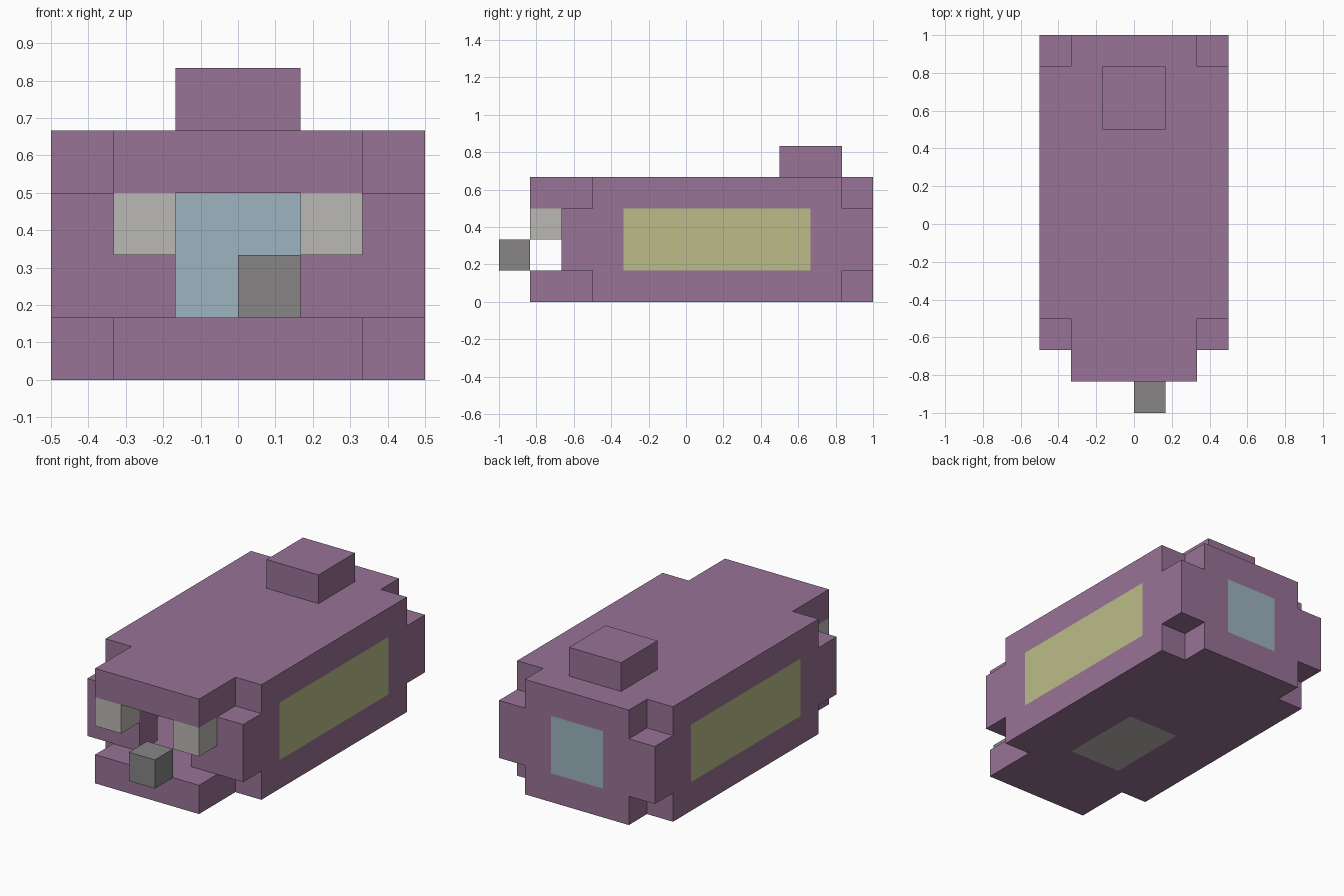
import bpy
import bmesh
from mathutils import Vector

U = 1 / 6  # edge of one block

if "Cube" in bpy.data.objects:
    bpy.data.objects.remove(bpy.data.objects["Cube"], do_unlink=True)


def make_material(name, hex_colour):
    rgb = [int(hex_colour[i:i + 2], 16) / 255 for i in (0, 2, 4)]
    linear = [c / 12.92 if c < 0.04045 else ((c + 0.055) / 1.055) ** 2.4 for c in rgb]
    mat = bpy.data.materials.new(name)
    mat.use_nodes = True
    mat.diffuse_color = (*linear, 1)
    bsdf = mat.node_tree.nodes["Principled BSDF"]
    bsdf.inputs["Base Color"].default_value = (*linear, 1)
    bsdf.inputs["Roughness"].default_value = 0.8
    return mat


purple = make_material("purple_shell", "987396")
yellow = make_material("yellow_window", "BBBC89")
blue = make_material("blue_glass", "9DB4BF")
pale = make_material("pale_grey", "BBB9B4")
grey = make_material("mid_grey", "878585")


def prism(name, outline, z0, z1, mat, panel=None, panel_mat=None):
    """Extrude an outline (in blocks); colour the faces within a panel (x0, x1, y0, y1)."""
    bm = bmesh.new()
    base = bm.faces.new([bm.verts.new((x, y, z0)) for x, y in outline])
    top = bmesh.ops.extrude_face_region(bm, geom=[base])["geom"]
    verts = [g for g in top if isinstance(g, bmesh.types.BMVert)]
    bmesh.ops.translate(bm, verts=verts, vec=(0, 0, z1 - z0))
    if panel:
        x0, x1, y0, y1 = panel
        for axis, limits in enumerate(((x0, x1), (y0, y1))):
            for limit in limits:
                normal = Vector((axis == 0, axis == 1, 0))
                bmesh.ops.bisect_plane(bm, geom=bm.verts[:] + bm.edges[:] + bm.faces[:],
                                       plane_co=normal * limit, plane_no=normal)
        for face in bm.faces:
            c = face.calc_center_median()
            if x0 <= c.x <= x1 and y0 < c.y < y1 or (x0 < c.x < x1 and y0 <= c.y <= y1):
                face.material_index = 1
    bmesh.ops.recalc_face_normals(bm, faces=bm.faces)
    bmesh.ops.scale(bm, verts=bm.verts, vec=(U, U, U))
    mesh = bpy.data.meshes.new(name)
    bm.to_mesh(mesh)
    bm.free()
    mesh.materials.append(mat)
    if panel_mat:
        mesh.materials.append(panel_mat)
    obj = bpy.data.objects.new(name, mesh)
    bpy.context.collection.objects.link(obj)
    return obj


def box(name, x, y, z, mat, panel=None, panel_mat=None):
    (x0, x1), (y0, y1) = sorted(x), sorted(y)
    outline = [(x0, y0), (x1, y0), (x1, y1), (x0, y1)]
    return prism(name, outline, z[0], z[1], mat, panel, panel_mat)


# Floor and roof slabs with stepped corners; the floor carries a hatch
half = [(2, -5), (2, -3), (3, -3), (3, 5), (2, 5), (2, 6)]
slab = half + [(-x, y) for x, y in reversed(half)]
prism("floor_slab", slab, 0, 1, purple, (-1, 1, -2, 1), pale)
prism("roof_slab", slab, 3, 4, purple)

# Side walls with long windows, front walls beside the doorway, and eyes
for side, s in (("left", 1), ("right", -1)):
    window = (2, 3, -2, 4) if s > 0 else (-3, -2, -2, 4)
    box(side + "_wall", (2 * s, 3 * s), (-4, 6), (1, 3), purple, window, yellow)
    box(side + "_front_wall", (s, 2 * s), (-4, -3), (1, 3), purple)
    box(side + "_eye", (s, 2 * s), (-5, -4), (2, 3), pale)

# Rear wall with a glass window
box("rear_wall", (-2, 2), (5, 6), (1, 3), purple, (-1, 1, 5, 6), blue)

# Roof block and the small block at the front
box("roof_block", (-1, 1), (3, 5), (4, 5), purple)
box("front_block", (0, 1), (-6, -5), (1, 2), grey)
